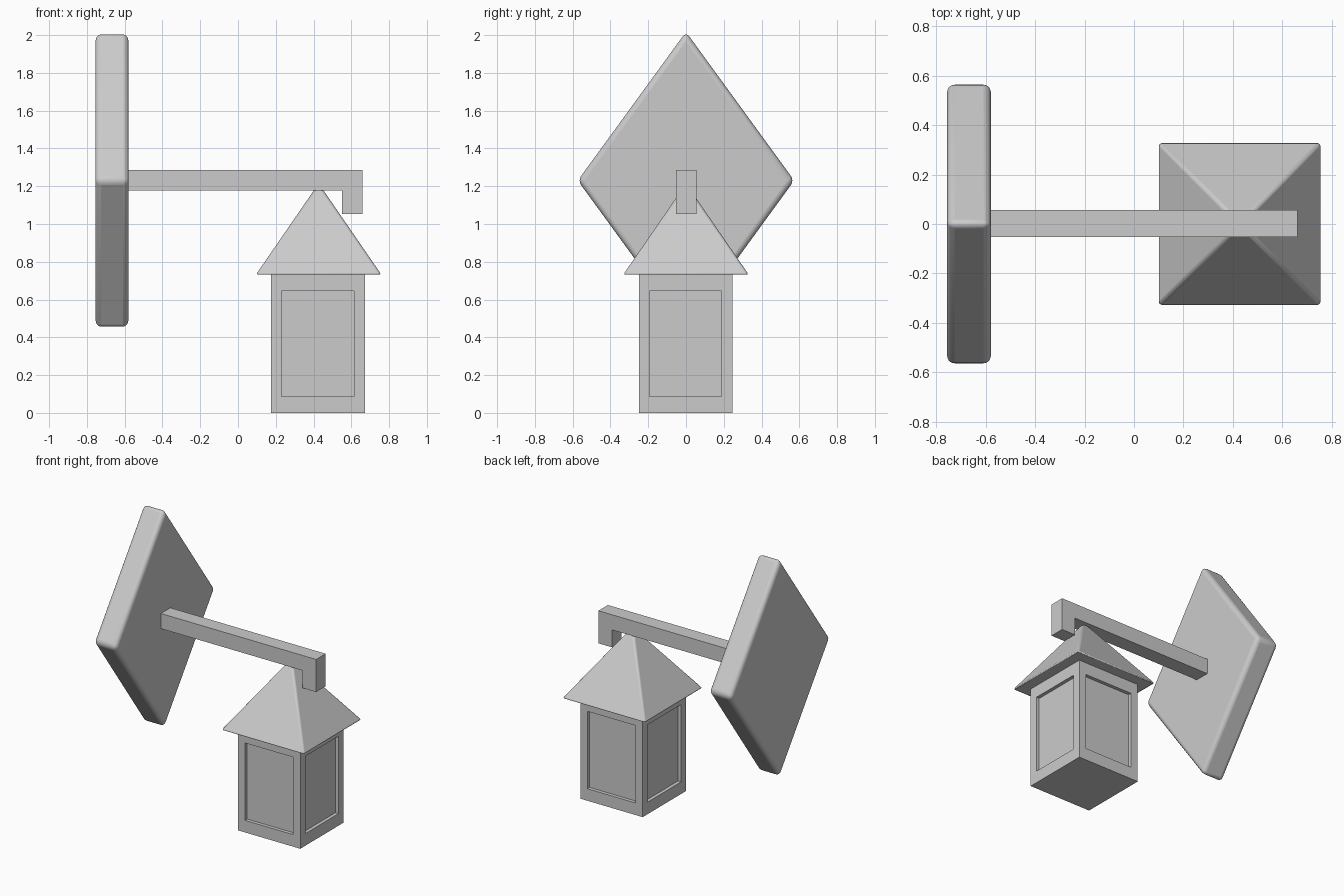
import bpy, bmesh
from math import radians

if "Cube" in bpy.data.objects:
    bpy.data.objects.remove(bpy.data.objects["Cube"])

def finish(name, bm):
    bmesh.ops.recalc_face_normals(bm, faces=bm.faces)
    mesh = bpy.data.meshes.new(name)
    bm.to_mesh(mesh)
    bm.free()
    ob = bpy.data.objects.new(name, mesh)
    bpy.context.collection.objects.link(ob)
    return ob

def prism(name, points, offset):
    """Extrude a planar outline along an offset vector."""
    bm = bmesh.new()
    face = bm.faces.new([bm.verts.new(p) for p in points])
    ext = bmesh.ops.extrude_face_region(bm, geom=[face], use_keep_orig=True)
    bmesh.ops.translate(bm, vec=offset,
                        verts=[g for g in ext["geom"] if isinstance(g, bmesh.types.BMVert)])
    return finish(name, bm)

def box_bm(lo, hi):
    bm = bmesh.new()
    bmesh.ops.create_cube(bm, size=1)
    for v in bm.verts:
        v.co = [(a + b) / 2 + c * (b - a) for a, b, c in zip(lo, hi, v.co)]
    return bm

def round_edges(ob, width, segments):
    mod = ob.modifiers.new("rounding", "BEVEL")
    mod.width, mod.segments = width, segments
    mod.limit_method = "NONE"
    bpy.ops.object.select_all(action="DESELECT")
    ob.select_set(True)
    bpy.context.view_layer.objects.active = ob
    bpy.ops.object.shade_smooth_by_angle(angle=radians(35))

# Diamond wall plate with rounded edges
zc, hw, hh = 1.23, 0.573, 0.787
plate = prism("wall_plate",
              [(-0.755, 0, zc - hh), (-0.755, hw, zc), (-0.755, 0, zc + hh), (-0.755, -hw, zc)],
              (0.176, 0, 0))
round_edges(plate, 0.03, 4)

# Horizontal arm and its downturned end
finish("arm", box_bm((-0.585, -0.052, 1.178), (0.55, 0.056, 1.287)))
finish("arm_end", box_bm((0.55, -0.052, 1.052), (0.66, 0.056, 1.287)))

# Pyramid roof
bm = bmesh.new()
rx, rh = 0.427, 0.332
base = [bm.verts.new((rx + sx * rh, sy * rh, 0.732))
        for sx, sy in ((-1, -1), (1, -1), (1, 1), (-1, 1))]
apex = bm.verts.new((rx, 0, 1.215))
bm.faces.new(base)
for i in range(4):
    bm.faces.new((base[i], base[(i + 1) % 4], apex))
round_edges(finish("roof", bm), 0.012, 2)

# Lantern body with a recessed panel on each side
bm = box_bm((0.174, -0.25, 0), (0.672, 0.245, 0.735))
bm.normal_update()
panels = [f for f in bm.faces if abs(f.normal.z) < 0.5]
bmesh.ops.inset_individual(bm, faces=panels, thickness=0.057, use_even_offset=True)
for f in panels:
    for v in f.verts:
        v.co.z = 0.087 if v.co.z < 0.37 else 0.645
bm.normal_update()
for f in bmesh.ops.extrude_discrete_faces(bm, faces=panels)["faces"]:
    bmesh.ops.translate(bm, vec=f.normal * -0.025, verts=f.verts[:])
finish("lantern_body", bm)
